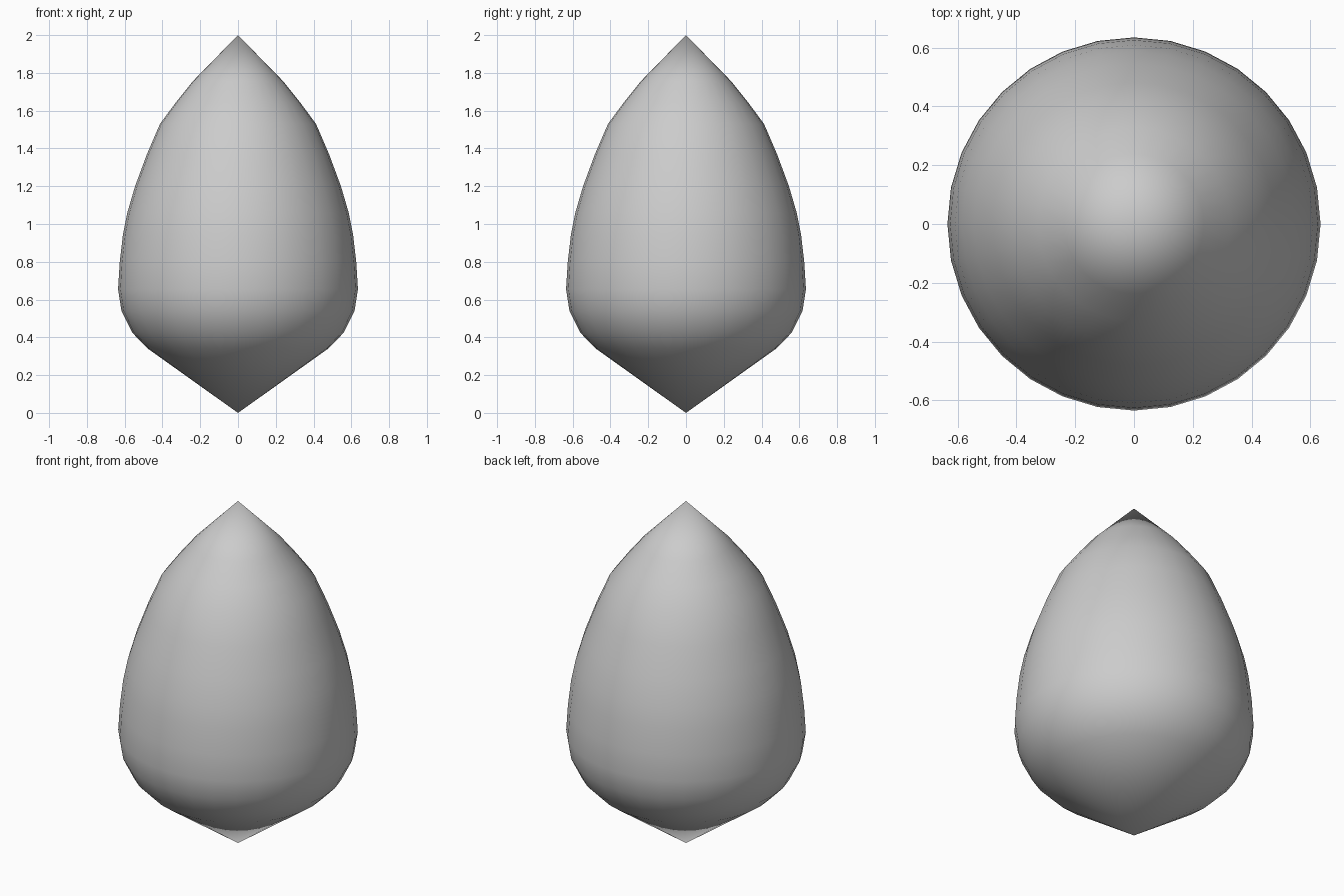
import bpy, bmesh, math

if "Cube" in bpy.data.objects:
    bpy.data.objects.remove(bpy.data.objects["Cube"])

# Half profile of the teardrop body: (radius, height), between the two tips
PROFILE = [(0.48, 0.342), (0.56, 0.425), (0.617, 0.54), (0.635, 0.655),
           (0.626, 0.80), (0.609, 0.945), (0.586, 1.06), (0.545, 1.20),
           (0.482, 1.37), (0.413, 1.53), (0.328, 1.645), (0.238, 1.757)]
SIDES = 32

bm = bmesh.new()
rings = []
for r, z in PROFILE:
    rings.append([bm.verts.new((r * math.cos(a), r * math.sin(a), z))
                  for a in (2 * math.pi * i / SIDES for i in range(SIDES))])
bottom = bm.verts.new((0, 0, 0))
top = bm.verts.new((0, 0, 2))

# Side bands and pointed end fans
for i in range(SIDES):
    j = (i + 1) % SIDES
    for lo, hi in zip(rings, rings[1:]):
        bm.faces.new((lo[i], lo[j], hi[j], hi[i]))
    bm.faces.new((bottom, rings[0][j], rings[0][i]))
    bm.faces.new((top, rings[-1][i], rings[-1][j]))
for f in bm.faces:
    f.smooth = True

# Body object
mesh = bpy.data.meshes.new("teardrop_body")
bm.to_mesh(mesh)
bm.free()
body = bpy.data.objects.new("teardrop_body", mesh)
bpy.context.collection.objects.link(body)
